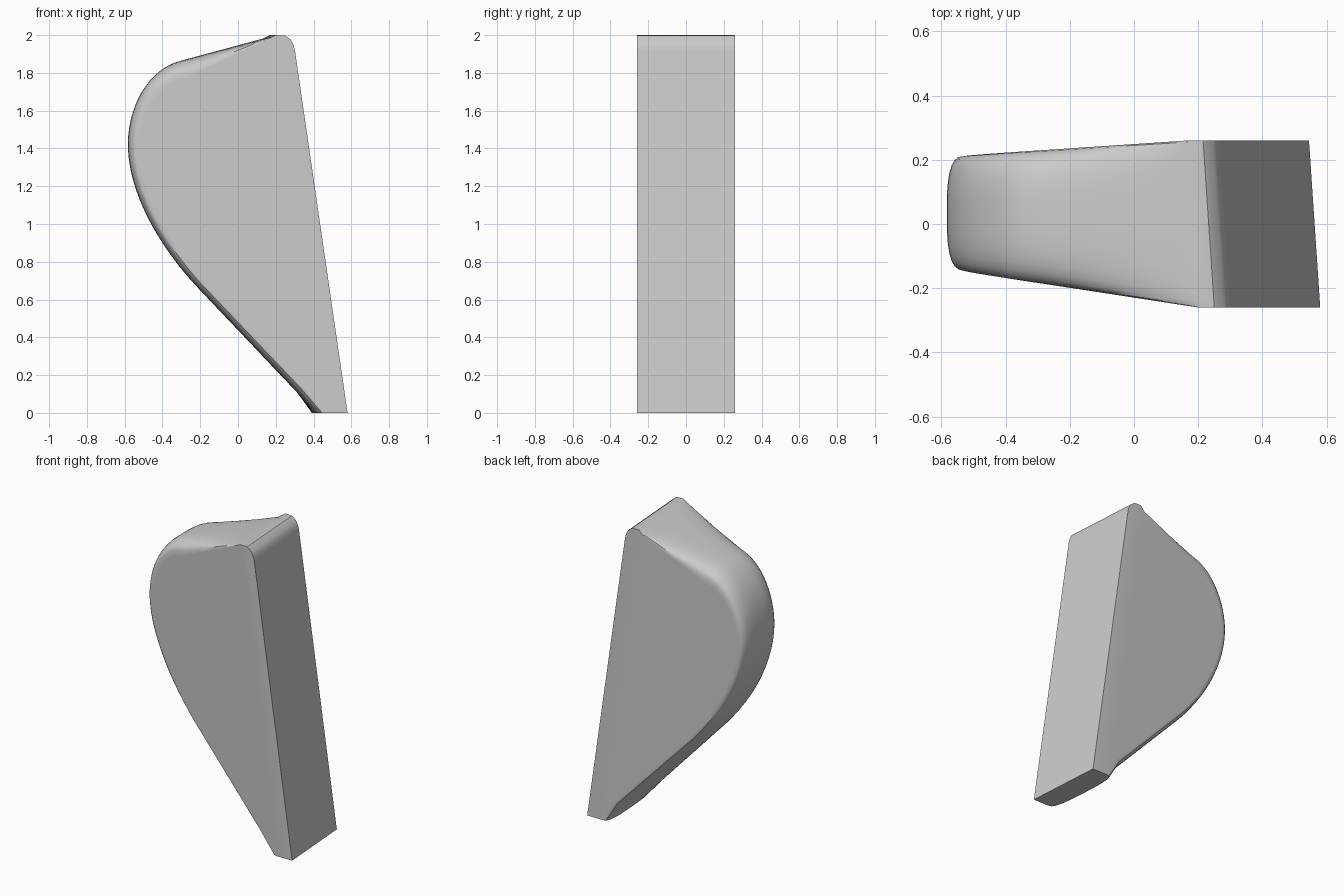
import bpy, bmesh, math
from mathutils import Vector
from mathutils.geometry import interpolate_bezier

if "Cube" in bpy.data.objects:
    bpy.data.objects.remove(bpy.data.objects["Cube"])

HALF = 0.26       # half width of the flat mounting face
SKEW = 0.035      # how far the mounting face slants across its width
ROWS = 16
V = Vector


def band_x(z, t):
    """Line on each side where the taper starts."""
    return 0.465 - 0.1325 * z - SKEW * (t + 1) / 2


def side_y(p, side):
    """Side surfaces lean inward, more on the front than on the back."""
    depth = max(0, band_x(p.y, side) - p.x)
    return side * HALF - side * depth * (0.144 if side < 0 else 0.0625)


# Rounded outline as (point, edge radius), from the foot up to the tip
rim = []


def add_curve(pts, r0, r1, steps, skip=1):
    for i, p in enumerate(interpolate_bezier(*[V(q) for q in pts], steps)):
        if i >= skip:
            rim.append((V((p[0], p[1])), r0 + (r1 - r0) * i / (steps - 1)))


def add_line(a, b, r0, r1, steps, skip=1):
    a, b = V(a), V(b)
    add_curve([a, a.lerp(b, 1 / 3), a.lerp(b, 2 / 3), b], r0, r1, steps, skip)


add_line((0.415, 0), (-0.22, 0.67), 0.05, 0.045, 7, 0)
add_curve([(-0.22, 0.67), (-0.42, 0.885), (-0.583, 1.17), (-0.583, 1.42)], 0.045, 0.06, 14)
add_curve([(-0.583, 1.42), (-0.583, 1.63), (-0.47, 1.825), (-0.30, 1.865)], 0.06, 0.10, 14)
add_line((-0.30, 1.865), (0.20, 2.0), 0.10, 0, 8)
count = len(rim)

# Rounded tip and straight mounting edge
tip = [V(p) for p in ((0.25, 1.998), (0.28, 1.975), (0.295, 1.945), (0.302, 1.915), (0.58, 0))]


def section(i, t):
    """Point i of the outline at width position t from -1 (front) to 1 (back)."""
    if i >= count:
        p = tip[i - count]
        return V((p.x - SKEW * (t + 1) / 2, t * HALF, p.y))
    p, r = rim[i]
    a, b = rim[max(i - 1, 0)][0], rim[min(i + 1, count - 1)][0]
    tangent = (b - a).normalized()
    inward = V((tangent.y, -tangent.x))
    if i == 0:
        inward = V((1, 0))
    if i in (0, count - 1):
        p = p - V((SKEW * (t + 1) / 2, 0))
    edge = p + inward * r
    q = p + inward * r * (1 - max(0, 1 - abs(t) ** 3) ** (1 / 3))
    y0, y1 = side_y(edge, -1), side_y(edge, 1)
    return V((q.x, y0 + (y1 - y0) * (t + 1) / 2, q.y))


bm = bmesh.new()
rows = []
for j in range(ROWS + 1):
    t = -math.cos(math.pi * j / ROWS)
    rows.append([bm.verts.new(section(i, t)) for i in range(count + len(tip))])

# Rim, tip and mounting face
for a, b in zip(rows, rows[1:]):
    for i in range(len(a) - 1):
        bm.faces.new((a[i], a[i + 1], b[i + 1], b[i]))
# Sides: tapered panel and flat band
for row in (rows[0], rows[-1]):
    bm.faces.new(row[:count])
    bm.faces.new([row[0]] + row[count - 1:])
# Flat foot
bm.faces.new([r[0] for r in rows] + [r[-1] for r in reversed(rows)])
bmesh.ops.recalc_face_normals(bm, faces=bm.faces)

mesh = bpy.data.meshes.new("wedge_body")
bm.to_mesh(mesh)
bm.free()
body = bpy.data.objects.new("wedge_body", mesh)
bpy.context.collection.objects.link(body)

# Plain grey material
grey = bpy.data.materials.new("light_grey")
grey.use_nodes = True
colour = (0.6, 0.6, 0.6, 1)
grey.diffuse_color = colour
grey.node_tree.nodes["Principled BSDF"].inputs["Base Color"].default_value = colour
mesh.materials.append(grey)

# Smooth shading with sharp edges kept
bpy.context.view_layer.objects.active = body
body.select_set(True)
bpy.ops.object.shade_smooth_by_angle(angle=math.radians(35))
weighted = body.modifiers.new("weighted_normals", 'WEIGHTED_NORMAL')
weighted.keep_sharp = True
